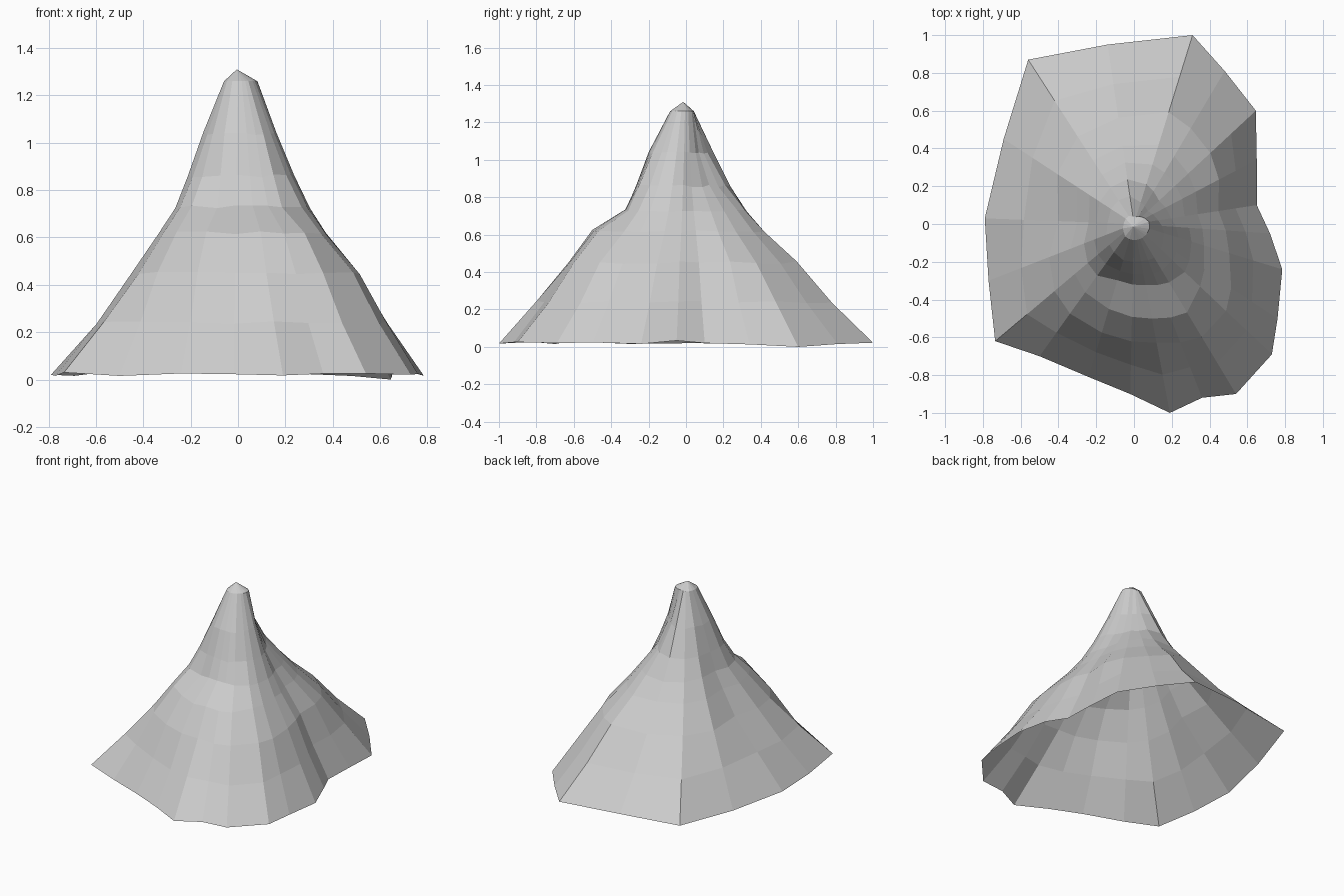
import bpy, bmesh, random
from math import atan2, hypot, cos, sin, degrees, radians

random.seed(4)

# Ground outline of the mountain, seen from above
OUTLINE = [(0.31, 1.0), (0.48, 0.81), (0.645, 0.6), (0.65, 0.34), (0.65, 0.1), (0.72, -0.05),
           (0.785, -0.24), (0.76, -0.5), (0.73, -0.69), (0.54, -0.9), (0.36, -0.92),
           (0.19, -1.0), (-0.02, -0.9), (-0.24, -0.81), (-0.5, -0.7), (-0.735, -0.62),
           (-0.77, -0.3), (-0.79, 0.03), (-0.69, 0.45), (-0.56, 0.87), (-0.14, 0.95)]
LOWEST = (0.645, 0.6)

# Slope profiles: compass angle -> distance from the axis at each level
LEVELS = [0.45, 0.62, 0.73, 0.86, 1.04, 1.26]
SLOPES = {
    8:   [0.45, 0.34, 0.27, 0.20, 0.13, 0.08],
    42:  [0.55, 0.39, 0.30, 0.18, 0.10, 0.055],
    73:  [0.62, 0.44, 0.33, 0.22, 0.12, 0.04],
    97:  [0.57, 0.42, 0.33, 0.24, 0.15, 0.04],
    123: [0.55, 0.40, 0.31, 0.23, 0.15, 0.05],
    178: [0.40, 0.30, 0.24, 0.20, 0.14, 0.055],
    220: [0.55, 0.41, 0.32, 0.25, 0.17, 0.07],
    231: [0.58, 0.44, 0.34, 0.26, 0.18, 0.08],
    254: [0.60, 0.47, 0.31, 0.26, 0.20, 0.085],
    281: [0.64, 0.51, 0.33, 0.27, 0.20, 0.085],
    300: [0.70, 0.55, 0.36, 0.29, 0.21, 0.085],
    317: [0.67, 0.48, 0.37, 0.28, 0.19, 0.085],
    342: [0.53, 0.39, 0.32, 0.25, 0.17, 0.085],
}


def slope_at(angle):
    """Blend the two neighbouring slope profiles."""
    keys = sorted(SLOPES)
    ring = [keys[-1] - 360] + keys + [keys[0] + 360]
    for a, b in zip(ring, ring[1:]):
        if a <= angle <= b:
            t = (angle - a) / (b - a)
            return [p + (q - p) * t for p, q in zip(SLOPES[a % 360], SLOPES[b % 360])]


# Mountain: an open faceted shell, one spoke per outline point
bm = bmesh.new()
spokes = []
for x, y in sorted(OUTLINE, key=lambda p: atan2(p[1], p[0])):
    angle = degrees(atan2(y, x)) % 360
    base = hypot(x, y)
    radii = slope_at(angle)
    foot = 0.0 if (x, y) == LOWEST else random.uniform(0.01, 0.035)
    heights = [foot, 0.24] + LEVELS
    radii = [base, (base + radii[0]) * 0.49] + radii
    spoke = []
    for k, (r, z) in enumerate(zip(radii, heights)):
        # slight unevenness of the rock between foot and summit
        dz = random.uniform(-0.007, 0.007) if 0 < k < 7 else 0
        spoke.append(bm.verts.new((r * cos(radians(angle)), r * sin(radians(angle)), z + dz)))
    spokes.append(spoke)

# Slopes and summit cap
peak = bm.verts.new((-0.005, -0.015, 1.31))
for s, t in zip(spokes, spokes[1:] + spokes[:1]):
    for k in range(len(s) - 1):
        bm.faces.new((s[k], t[k], t[k + 1], s[k + 1]))
    bm.faces.new((s[-1], t[-1], peak))

mesh = bpy.data.meshes.new("mountain")
bm.to_mesh(mesh)
bm.free()
bpy.context.collection.objects.link(bpy.data.objects.new("mountain", mesh))
